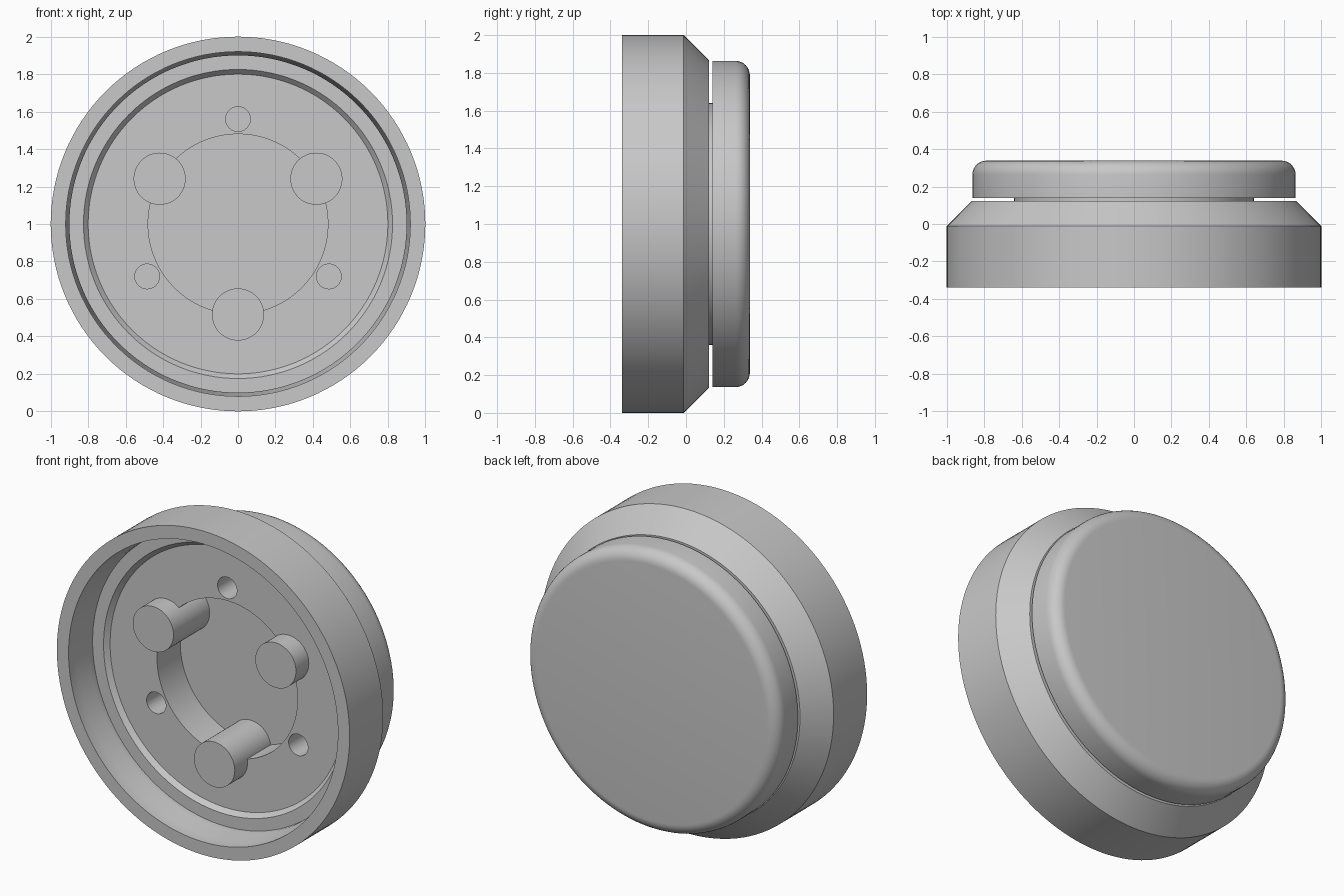
import bpy, bmesh, math
from mathutils import Matrix, Vector

cube = bpy.data.objects.get("Cube")
if cube:
    bpy.data.objects.remove(cube, do_unlink=True)

grey = bpy.data.materials.new("plain grey")
grey.use_nodes = True
colour = (0.58, 0.58, 0.58, 1)
grey.diffuse_color = colour
grey.node_tree.nodes["Principled BSDF"].inputs["Base Color"].default_value = colour

CENTRE = Vector((0, 0, 1))
STEPS = 128


def turned(name, profile, steps=STEPS, at=CENTRE):
    """Revolve (radius, y) points around an axis parallel to y."""
    bm = bmesh.new()
    verts = [bm.verts.new((r, y, 0)) for r, y in profile]
    edges = [bm.edges.new(pair) for pair in zip(verts, verts[1:])]
    bmesh.ops.spin(bm, geom=verts + edges, cent=(0, 0, 0), axis=(0, 1, 0),
                   angle=math.tau, steps=steps, use_duplicate=False)
    bmesh.ops.remove_doubles(bm, verts=bm.verts, dist=0.0001)
    bmesh.ops.recalc_face_normals(bm, faces=bm.faces)
    bmesh.ops.translate(bm, verts=bm.verts, vec=at)
    mesh = bpy.data.meshes.new(name)
    bm.to_mesh(mesh)
    bm.free()
    mesh.materials.append(grey)
    obj = bpy.data.objects.new(name, mesh)
    bpy.context.collection.objects.link(obj)
    return obj


def rod(name, radius, y0, y1, at):
    return turned(name, [(0, y0), (radius, y0), (radius, y1), (0, y1)], 48, at)


def around(distance, degrees):
    """Point on a circle around the main axis, measured from the top."""
    return CENTRE + Matrix.Rotation(math.radians(degrees), 3, "Y") @ Vector((0, 0, distance))


# Housing ring: bore, floor, stepped inner rim, outer wall and back chamfer
BACK = 0.123
housing = turned("housing", [
    (0.48, BACK), (0.48, -0.105), (0.80, -0.105), (0.825, -0.133),
    (0.90, -0.133), (0.90, -0.17), (0.92, -0.265), (0.92, -0.339), (1, -0.339),
    (1, -0.012), (0.865, BACK), (0.48, BACK)])

# Back cap with a rounded rear edge
FILLET = 0.075
arc = [(0.788 + FILLET * math.cos(a), 0.263 + FILLET * math.sin(a))
       for a in (math.pi / 2 * i / 8 for i in range(9))]
cap = turned("back_cap", [(0, 0.14), (0.863, 0.14)] + arc + [(0, 0.338)])

# Neck between housing and cap, which also closes the bore and the holes
neck = turned("neck", [(0, BACK), (0.64, BACK), (0.64, 0.145), (0, 0.145)])

# Three small holes through the floor
for angle in (0, 120, 240):
    cutter = rod("hole_cutter", 0.066, -0.2, 0.2, around(0.56, angle))
    cutter.hide_render = True
    mod = housing.modifiers.new("hole", "BOOLEAN")
    mod.operation = "DIFFERENCE"
    mod.solver = "EXACT"
    mod.object = cutter
    bpy.context.view_layer.objects.active = housing
    bpy.ops.object.modifier_apply(modifier=mod.name)
    bpy.data.objects.remove(cutter, do_unlink=True)

# Three pins standing at the edge of the bore
pins = [rod("pin_%d" % (i + 1), 0.139, -0.23, 0.13, around(0.483, 60 + 120 * i))
        for i in range(3)]

# Smooth round walls, keep hard edges
bpy.ops.object.select_all(action="DESELECT")
for obj in [housing, cap, neck] + pins:
    obj.select_set(True)
bpy.context.view_layer.objects.active = housing
bpy.ops.object.shade_smooth_by_angle(angle=math.radians(30))
